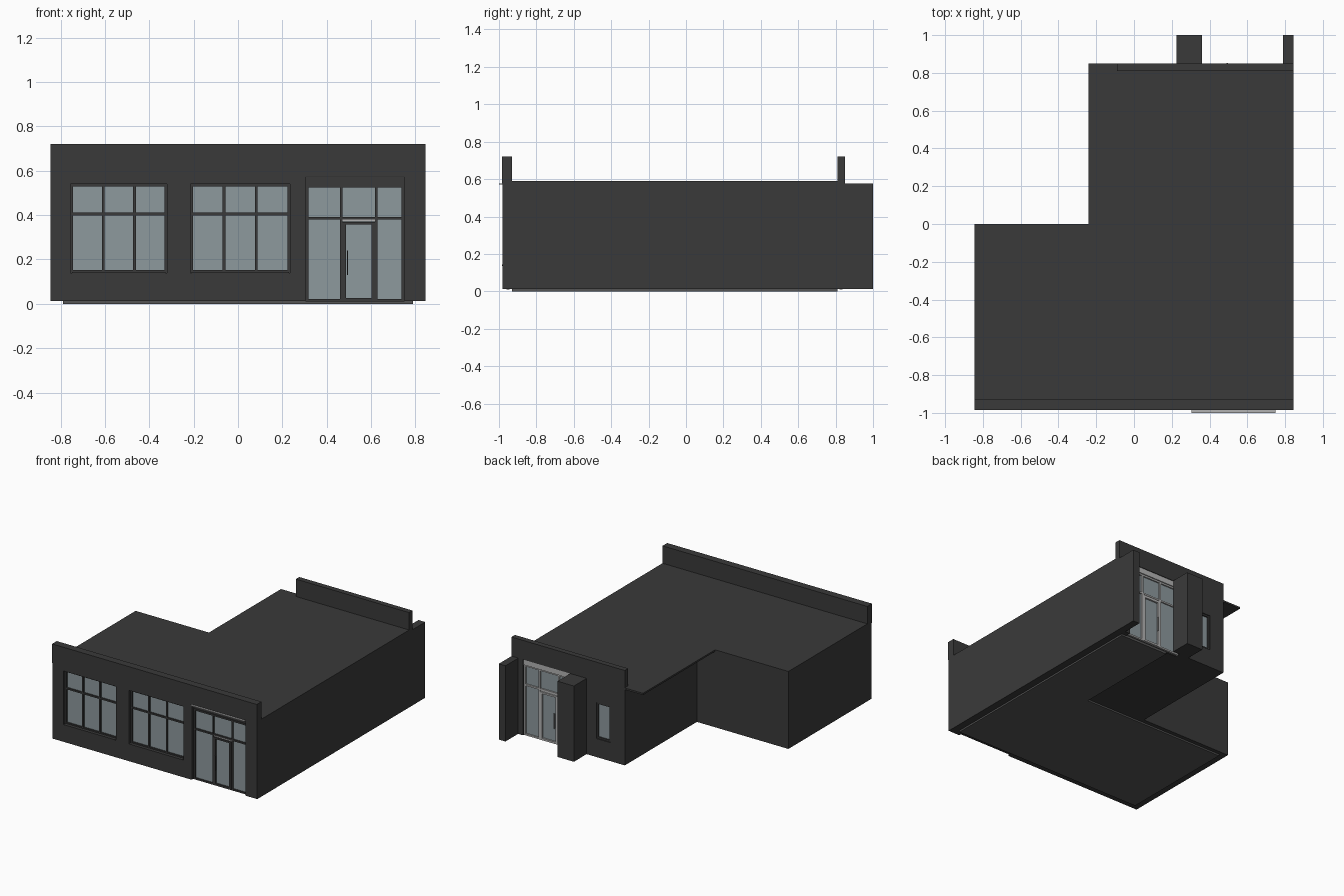
import bpy
import bmesh

cube = bpy.data.objects.get("Cube")
if cube:
    bpy.data.objects.remove(cube, do_unlink=True)


def material(name, rgb):
    m = bpy.data.materials.new(name)
    m.use_nodes = True
    m.diffuse_color = (*rgb, 1)
    m.node_tree.nodes["Principled BSDF"].inputs["Base Color"].default_value = (*rgb, 1)
    return m


DARK = material("dark_grey_wall", (0.042, 0.042, 0.042))
FLOOR = material("grey_floor", (0.09, 0.09, 0.09))
GLASS = material("blue_grey_glass", (0.27, 0.32, 0.34))
LIGHT = material("light_grey_trim", (0.45, 0.45, 0.45))


def finish(name, bm, mat):
    bmesh.ops.recalc_face_normals(bm, faces=bm.faces[:])
    mesh = bpy.data.meshes.new(name)
    bm.to_mesh(mesh)
    bm.free()
    mesh.materials.append(mat)
    ob = bpy.data.objects.new(name, mesh)
    bpy.context.scene.collection.objects.link(ob)
    return ob


def boxes(name, spans, mat):
    """One object of boxes, each given as (x0, x1, y0, y1, z0, z1)."""
    bm = bmesh.new()
    for x0, x1, y0, y1, z0, z1 in spans:
        for v in bmesh.ops.create_cube(bm, size=1)["verts"]:
            v.co.x = x0 if v.co.x < 0 else x1
            v.co.y = y0 if v.co.y < 0 else y1
            v.co.z = z0 if v.co.z < 0 else z1
    return finish(name, bm, mat)


def prism(name, outline, z0, z1, mat):
    bm = bmesh.new()
    face = bm.faces.new([bm.verts.new((x, y, z0)) for x, y in outline])
    new = bmesh.ops.extrude_face_region(bm, geom=[face])["geom"]
    for v in new:
        if isinstance(v, bmesh.types.BMVert):
            v.co.z = z1
    return finish(name, bm, mat)


def pierced_wall(name, x, z, y0, y1, holes, mat):
    """Wall with rectangular openings (x0, x1, z0, z1)."""
    xs = sorted({*x, *(c for h in holes for c in h[:2])})
    zs = sorted({*z, *(c for h in holes for c in h[2:])})
    bm = bmesh.new()
    for a, b in zip(xs, xs[1:]):
        for c, d in zip(zs, zs[1:]):
            mx, mz = (a + b) / 2, (c + d) / 2
            if not any(h[0] < mx < h[1] and h[2] < mz < h[3] for h in holes):
                bm.faces.new([bm.verts.new((p, y0, q)) for p, q in ((a, c), (b, c), (b, d), (a, d))])
    bmesh.ops.remove_doubles(bm, verts=bm.verts[:], dist=0.0001)
    new = bmesh.ops.extrude_face_region(bm, geom=bm.faces[:])["geom"]
    for v in new:
        if isinstance(v, bmesh.types.BMVert):
            v.co.y = y1
    bmesh.ops.recalc_face_normals(bm, faces=bm.faces[:])
    bmesh.ops.dissolve_limit(bm, angle_limit=0.01, verts=bm.verts[:], edges=bm.edges[:])
    return finish(name, bm, mat)


def glazing(name, xs, zs, y, side, mat, bar=0.012):
    """Glass sheet with bars centred on xs and zs; side points outwards."""
    near, far = sorted((y, y + side * 0.015))
    h = bar / 2
    bars = [(x - h, x + h, near, far, zs[0] - h, zs[-1] + h) for x in xs]
    bars += [(xs[0] + h, xs[-1] - h, near, far, z - h, z + h) for z in zs]
    boxes(name + "_frame", bars, mat)
    g0, g1 = sorted((y - side * 0.004, y + side * 0.005))
    boxes(name + "_glass", [(xs[0], xs[-1], g0, g1, zs[0], zs[-1])], GLASS)


def entrance(name, y, side, mat):
    """Three glazed bays with a door in the middle one."""
    glazing(name, (0.311, 0.466, 0.624, 0.744), (0.016, 0.386, 0.53), y, side, mat)
    d0, d1 = sorted((y + side * 0.002, y + side * 0.018))
    boxes(name + "_door_frame", [
        (0.472, 0.488, d0, d1, 0.012, 0.37), (0.602, 0.618, d0, d1, 0.012, 0.37),
        (0.488, 0.602, d0, d1, 0.012, 0.026), (0.488, 0.602, d0, d1, 0.358, 0.37)], mat)
    s0, s1 = sorted((y + side * 0.002, y + side * 0.012))
    boxes(name + "_door_head_strip", [(0.472, 0.618, s0, s1, 0.372, 0.38)], LIGHT)
    h0, h1 = sorted((y + side * 0.018, y + side * 0.03))
    boxes(name + "_door_handle", [(0.491, 0.497, h0, h1, 0.13, 0.24)], mat)


W = 0.845
BASE, EAVE, TOP = 0.012, 0.577, 0.72

# Main L-shaped mass, roof with its side overhang, and floor
prism("building_body", [(-W, -0.93), (W, -0.93), (W, 0.81), (-0.09, 0.81),
                        (-0.09, 0), (-W, 0)], BASE, EAVE, DARK)
prism("roof_slab", [(-W, -0.93), (W, -0.93), (W, 0.81), (-0.09, 0.81), (-0.09, 0.85),
                    (-0.24, 0.85), (-0.24, 0), (-W, 0)], EAVE, 0.59, DARK)
prism("floor_slab", [(-0.79, -0.93), (0.79, -0.93), (0.79, 0.81), (0.39, 0.81),
                     (0.39, -0.03), (-0.79, -0.03)], 0, BASE, FLOOR)

# Front wall, parapet and windows
entry = (0.305, 0.75, BASE, EAVE)
windows = [(-0.755, -0.32), (-0.215, 0.235)]
pierced_wall("front_wall", (-W, W), (BASE, EAVE), -0.98, -0.93,
             [entry] + [(a, b, 0.14, 0.54) for a, b in windows], DARK)
boxes("front_parapet", [(-W, W, -0.985, -0.93, EAVE, TOP)], DARK)
for i, (a, b) in enumerate(windows):
    a, b = a + 0.006, b - 0.006
    step = (b - a) / 3
    glazing(f"front_window_{i + 1}", (a, a + step, b - step, b), (0.146, 0.405, 0.534), -0.945, -1, DARK)
    boxes(f"front_window_sill_{i + 1}", [(a, b, -0.984, -0.945, 0.135, 0.143)], DARK)

# Front entrance
entrance("front_entrance", -0.945, -1, DARK)
boxes("front_entrance_header", [(0.305, 0.75, -0.955, -0.93, 0.536, 0.571)], DARK)
boxes("front_entrance_canopy_strip", [(0.305, 0.75, -1, -0.93, 0.571, EAVE)], LIGHT)

# Back wall, parapet, fin and pillar
small = (0.03, 0.145, 0.15, 0.42)
pierced_wall("back_wall", (-0.09, W), (BASE, EAVE), 0.81, 0.85, [entry, small], DARK)
boxes("back_parapet", [(-0.09, W, 0.81, 0.85, EAVE, TOP)], DARK)
boxes("back_fin", [(0.79, W, 0.85, 1, BASE, EAVE)], DARK)
boxes("back_pillar", [(0.225, 0.36, 0.85, 1, BASE, EAVE)], DARK)

# Back entrance and small window
entrance("back_entrance", 0.822, 1, LIGHT)
boxes("back_entrance_header", [(0.305, 0.75, 0.81, 0.845, 0.536, EAVE)], LIGHT)
glazing("back_window", (0.036, 0.139), (0.156, 0.414), 0.828, 1, DARK)
